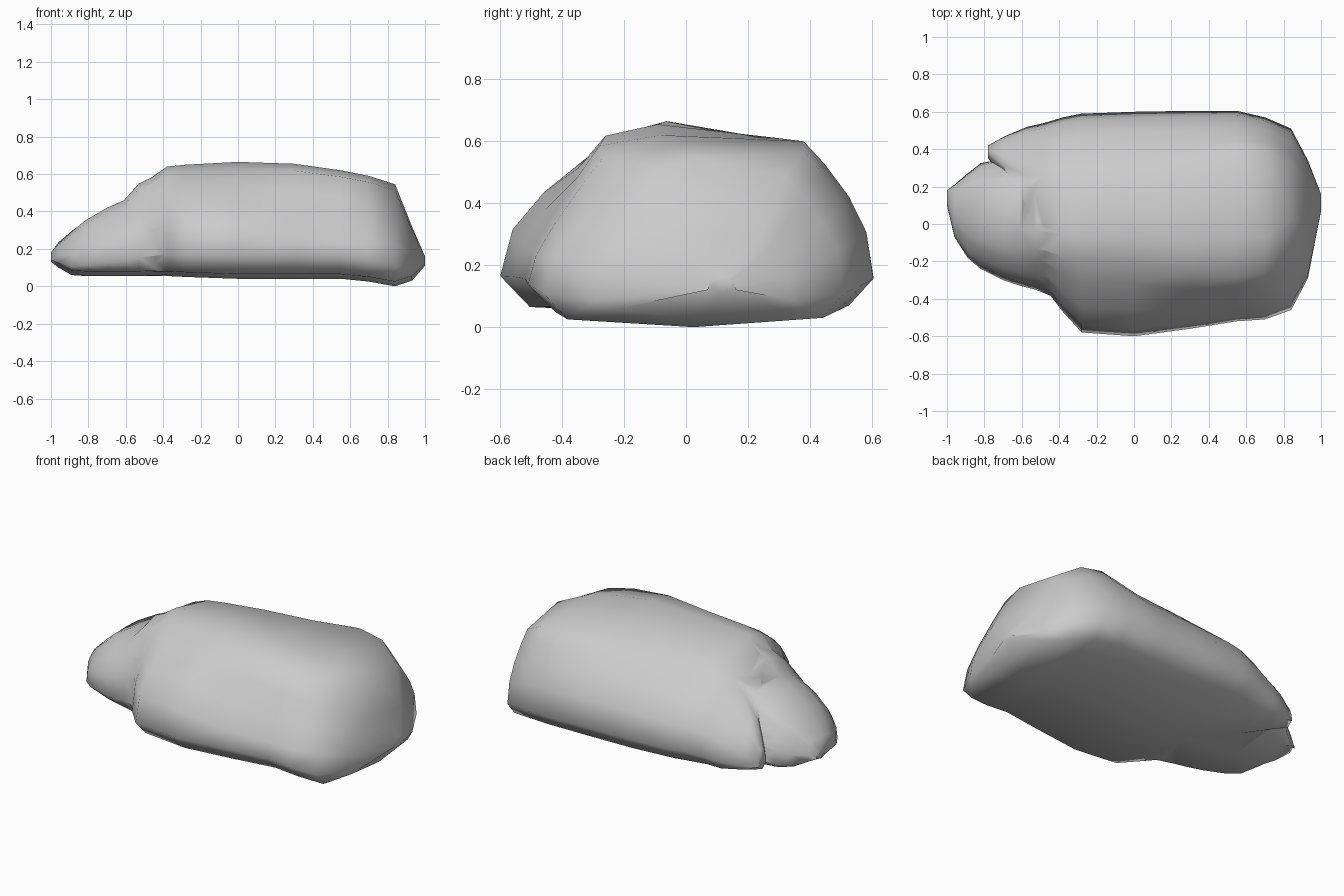
import bpy
import bmesh

cube = bpy.data.objects.get("Cube")
if cube:
    bpy.data.objects.remove(cube, do_unlink=True)

stone = bpy.data.materials.new("pale grey stone")
stone.use_nodes = True
grey = (0.6, 0.6, 0.6, 1)
stone.diffuse_color = grey
stone.node_tree.nodes["Principled BSDF"].inputs["Base Color"].default_value = grey


def lerp(a, b, t):
    return a + (b - a) * t


def side(edge, inner, waist, shoulder, bulge):
    """Flank from the waist up to the shoulder; bulge 0 is a straight slope."""
    steps = ((0, 0), (.1, .4), (.35, .66), (.7, .87), (1, 1))
    return [(lerp(edge, inner, a), lerp(waist, shoulder, lerp(a, b, bulge)))
            for a, b in steps]


def ring_points(front, front_shoulder, back_shoulder, back, top, back_top, base, bulge):
    """Rounded block outline, as (y, z) pairs running from front over to back."""
    waist = lerp(base, top, .2)
    crown = lerp(front_shoulder, back_shoulder, .3)
    width = back - front
    under = [(back - .07 * width, base + .03), (lerp(front, back, .5), base),
             (front + .08 * width, base + .025)]
    return (side(front, front_shoulder, waist, lerp(top, base, .06), bulge)
            + [(crown, top)]
            + side(back, back_shoulder, waist, back_top, .8)[::-1] + under)


def loft(name, sections):
    """Skin a row of outlines placed along x."""
    bm = bmesh.new()
    rings = [[bm.verts.new((x, y, z)) for y, z in ring_points(*shape)]
             for x, *shape in sections]
    for a, b in zip(rings, rings[1:]):
        for i in range(len(a)):
            j = (i + 1) % len(a)
            bm.faces.new((a[i], a[j], b[j], b[i]))
    bm.faces.new(rings[0])
    bm.faces.new(rings[-1])
    bmesh.ops.triangulate(bm, faces=bm.faces[:])
    bmesh.ops.recalc_face_normals(bm, faces=bm.faces[:])
    mesh = bpy.data.meshes.new(name)
    bm.to_mesh(mesh)
    bm.free()
    mesh.materials.append(stone)
    obj = bpy.data.objects.new(name, mesh)
    bpy.context.collection.objects.link(obj)
    return obj


# Main boulder: x, front, front shoulder, back shoulder, back,
# top, back shoulder height, base, front bulge
boulder = loft("boulder", [
    (-.78, .35, .37, .40, .42, .22, .21, .10, 1),
    (-.69, .24, .29, .36, .47, .36, .34, .07, 1),
    (-.57, -.06, .02, .26, .52, .49, .46, .055, 1),
    (-.48, -.34, -.14, .26, .54, .57, .53, .055, 1),
    (-.38, -.47, -.18, .25, .57, .64, .57, .055, .9),
    (-.28, -.58, -.19, .25, .59, .65, .585, .05, .8),
    (0, -.60, -.20, .26, .60, .665, .61, .04, .75),
    (.30, -.56, -.26, .30, .605, .655, .61, .04, .4),
    (.55, -.52, -.28, .38, .605, .62, .60, .04, .35),
    (.70, -.51, -.26, .38, .57, .59, .57, .025, .4),
    (.84, -.46, -.10, .32, .51, .545, .49, .0, .6),
    (.93, -.29, -.12, .24, .34, .32, .29, .03, 1),
    (1.0, .07, .10, .14, .16, .16, .16, .11, 1),
])

# Low sloping nose at the -x end, rising into the boulder
nose = loft("nose_lump", [
    (-1.0, .10, .12, .16, .18, .18, .18, .13, 1),
    (-.96, -.07, .00, .18, .21, .225, .235, .10, 1),
    (-.89, -.18, -.05, .20, .27, .29, .295, .06, 1),
    (-.82, -.24, -.09, .22, .325, .35, .345, .055, 1),
    (-.70, -.30, -.12, .23, .35, .42, .41, .055, 1),
    (-.61, -.33, -.13, .22, .35, .46, .45, .055, 1),
    (-.53, -.35, -.14, .20, .34, .55, .50, .055, .9),
    (-.38, -.41, -.14, .15, .32, .62, .53, .06, .8),
])

# Fuse both lumps into one closed stone
fuse = boulder.modifiers.new("fuse", "BOOLEAN")
fuse.operation = "UNION"
fuse.solver = "EXACT"
fuse.object = nose
bpy.ops.object.select_all(action="DESELECT")
bpy.context.view_layer.objects.active = boulder
boulder.select_set(True)
bpy.ops.object.modifier_apply(modifier=fuse.name)
bpy.data.objects.remove(nose, do_unlink=True)
bpy.ops.object.shade_smooth_by_angle(angle=1.5)
